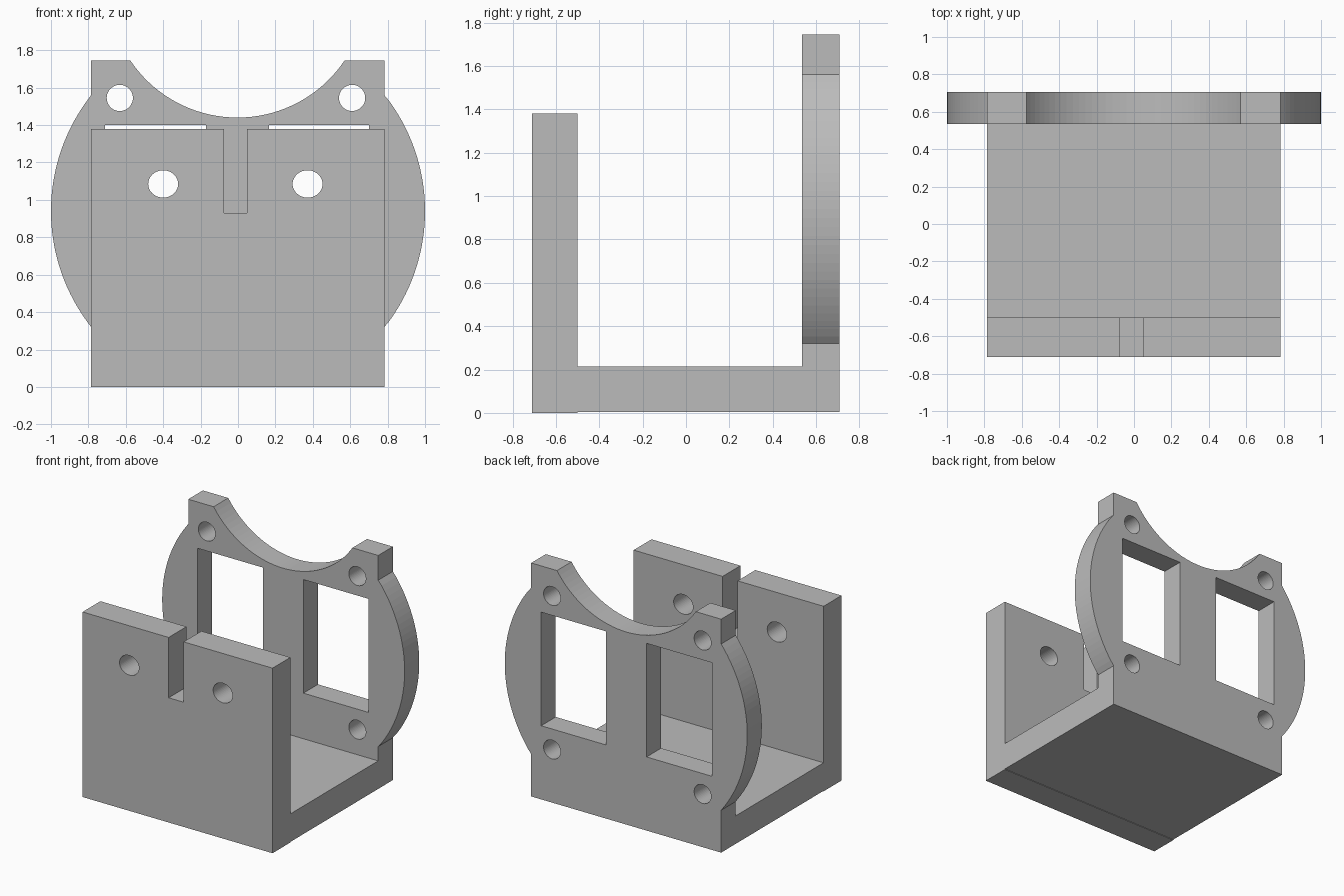
import bpy
import bmesh
from math import sin, cos, asin, pi
from mathutils import Vector

cube = bpy.data.objects.get("Cube")
if cube:
    bpy.data.objects.remove(cube, do_unlink=True)

grey = bpy.data.materials.new("plain grey")
grey.use_nodes = True
colour = (0.5, 0.5, 0.5, 1)
grey.diffuse_color = colour
grey.node_tree.nodes["Principled BSDF"].inputs["Base Color"].default_value = colour


def prism(name, points, offset):
    """Extrude a closed 3D outline into a solid object."""
    bm = bmesh.new()
    face = bm.faces.new([bm.verts.new(p) for p in points])
    result = bmesh.ops.extrude_face_region(bm, geom=[face])
    moved = [v for v in result["geom"] if isinstance(v, bmesh.types.BMVert)]
    bmesh.ops.translate(bm, verts=moved, vec=Vector(offset))
    bmesh.ops.recalc_face_normals(bm, faces=bm.faces)
    mesh = bpy.data.meshes.new(name)
    bm.to_mesh(mesh)
    bm.free()
    mesh.materials.append(grey)
    obj = bpy.data.objects.new(name, mesh)
    bpy.context.collection.objects.link(obj)
    return obj


def arc(cx, cz, rx, rz, start, end, steps):
    angles = [start + (end - start) * i / steps for i in range(steps + 1)]
    return [(cx + rx * cos(a), cz + rz * sin(a)) for a in angles]


def upright(name, outline, y0, y1):
    """Extrude an x-z outline from y0 to y1."""
    return prism(name, [(x, y0, z) for x, z in outline], (0, y1 - y0, 0))


def cut(target, outlines, y0, y1):
    """Cut x-z outlines through the target."""
    for outline in outlines:
        cutter = upright("cutter", outline, y0, y1)
        cutter.hide_render = True
        mod = target.modifiers.new("cut", "BOOLEAN")
        mod.operation = "DIFFERENCE"
        mod.solver = "EXACT"
        mod.object = cutter
        bpy.context.view_layer.update()
        graph = bpy.context.evaluated_depsgraph_get()
        mesh = bpy.data.meshes.new_from_object(target.evaluated_get(graph))
        target.modifiers.clear()
        target.data = mesh
        bpy.data.objects.remove(cutter, do_unlink=True)


def box(x0, x1, z0, z1):
    return [(x0, z0), (x1, z0), (x1, z1), (x0, z1)]


def hole(x, z, rx, rz):
    return arc(x, z, rx, rz, 0, 2 * pi, 48)[:-1]


left, right = 0.782, -0.785
front, wall_back, plate_front, back = -0.71, -0.50, 0.535, 0.707

# Base and front wall: one L-shaped side profile
side = [(front, 0), (wall_back, 0), (wall_back, 0.004), (plate_front, 0.004),
        (plate_front, 0.213), (wall_back, 0.213), (wall_back, 1.38), (front, 1.38)]
bracket = prism("base_and_front_wall", [(right, y, z) for y, z in side],
                (left - right, 0, 0))

# Slot and two screw holes in the front wall
cut(bracket, [box(-0.075, 0.048, 0.93, 1.5),
              hole(-0.40, 1.085, 0.08, 0.073),
              hole(0.372, 1.085, 0.08, 0.073)], front - 0.1, wall_back + 0.1)

# Back plate: bulging round sides, square shoulders, scooped top
mid, top = 0.94, 1.745
bulge = asin(0.62)
scoop_r, scoop_z = 0.69, 2.13
dip = asin((scoop_z - top) / scoop_r)
outline = [(right, 0.004), (left, 0.004)]
outline += [(left, mid - 0.62)] + arc(0, mid, 1, 1, -bulge, bulge, 32)[1:-1] + [(left, mid + 0.62)]
outline += [(left, top)]
outline += arc(-0.003, scoop_z, scoop_r, scoop_r, -dip, dip - pi, 36)
outline += [(right, top)]
outline += [(right, mid + 0.62)] + arc(0, mid, 1, 1, pi - bulge, pi + bulge, 32)[1:-1] + [(right, mid - 0.62)]
plate = upright("back_plate", outline, plate_front, back)

# Two windows and four corner holes in the plate
openings = [box(-0.71, -0.17, 0.553, 1.40), box(0.165, 0.70, 0.553, 1.40)]
openings += [hole(x, z, 0.07, 0.07) for x in (-0.632, 0.61) for z in (0.40, 1.545)]
cut(plate, openings, plate_front - 0.1, back + 0.1)
